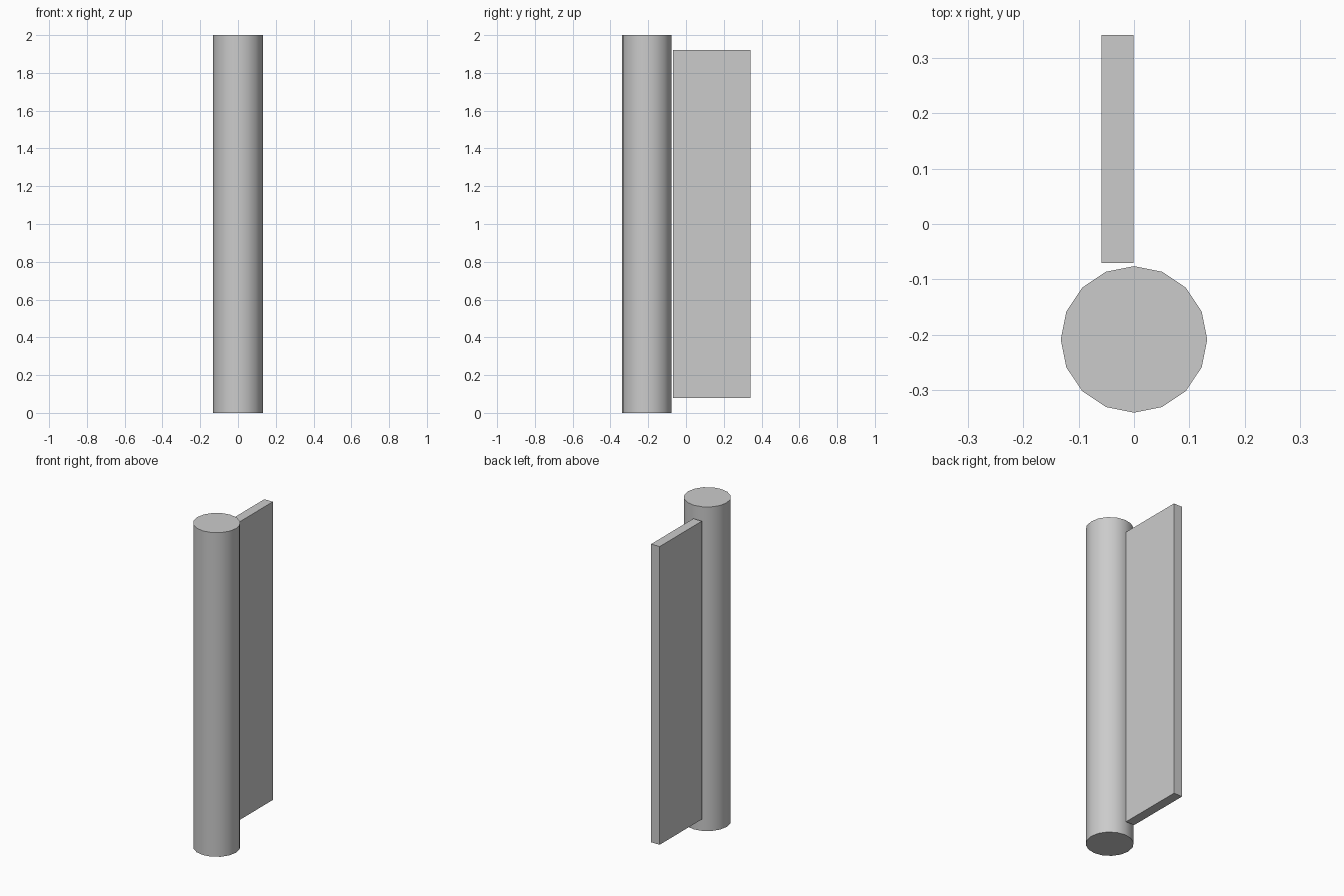
import bpy
import math

cube = bpy.data.objects.get("Cube")
if cube:
    bpy.data.objects.remove(cube, do_unlink=True)

# One plain grey for everything
grey = bpy.data.materials.new("light_grey")
grey.use_nodes = True
colour = (0.6, 0.6, 0.6, 1.0)
grey.diffuse_color = colour
grey.node_tree.nodes["Principled BSDF"].inputs["Base Color"].default_value = colour


def finish(name):
    obj = bpy.context.object
    obj.name = obj.data.name = name
    obj.data.materials.append(grey)
    return obj


# Round upright post: 16 sides, smooth wall, sharp caps
bpy.ops.mesh.primitive_cylinder_add(vertices=16, radius=0.132, depth=2.0,
                                    location=(0, -0.208, 1.0))
finish("post")
bpy.ops.object.shade_smooth_by_angle(angle=math.radians(30))

# Thin flat plate standing just behind the post, offset to its right
bpy.ops.mesh.primitive_cube_add(size=1, location=(-0.03, 0.1355, 1.0))
plate = finish("plate")
plate.dimensions = (0.058, 0.411, 1.84)
bpy.ops.object.transform_apply(location=False, rotation=False, scale=True)
